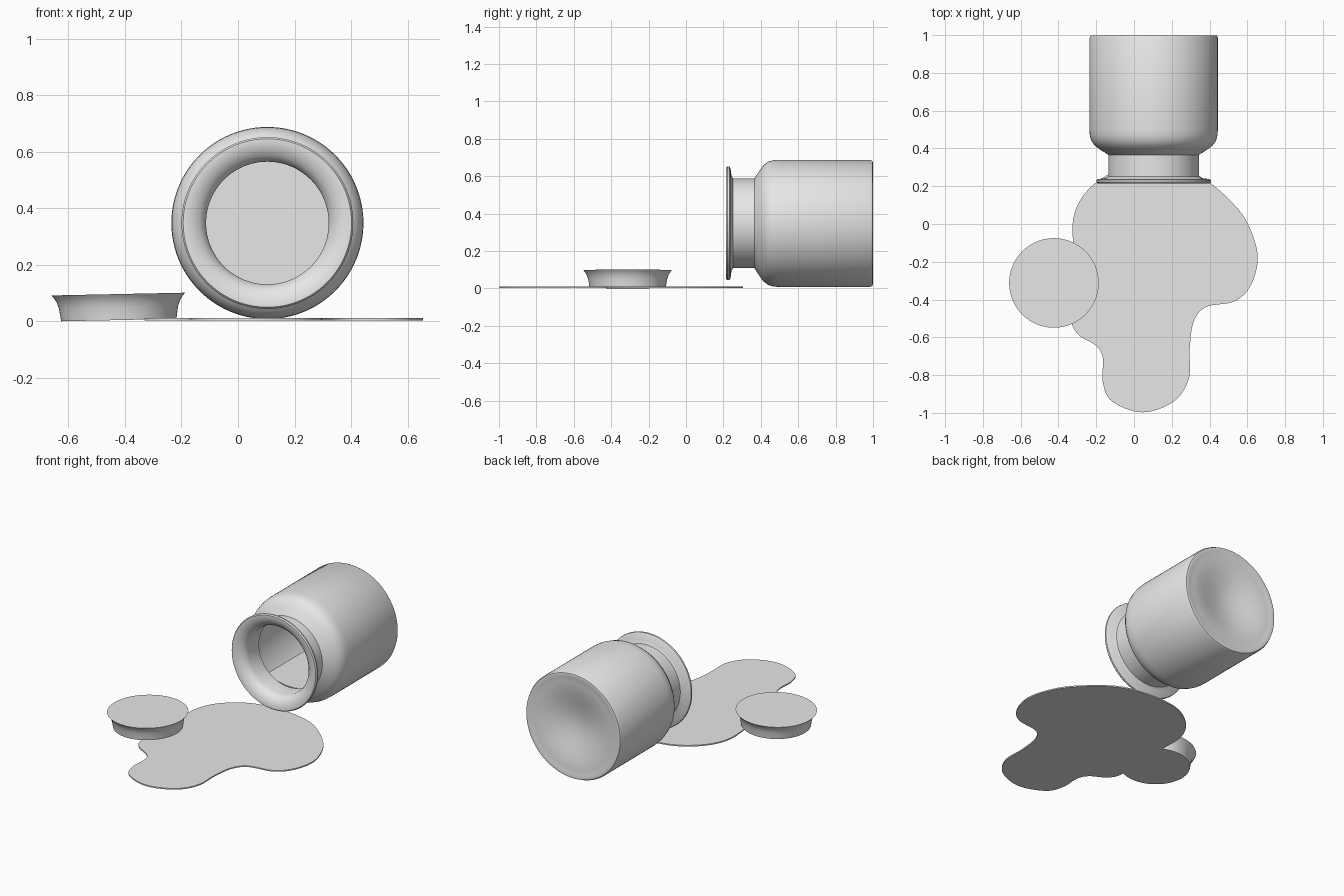
import bpy, bmesh, math
from mathutils import Matrix, Vector

if "Cube" in bpy.data.objects:
    bpy.data.objects.remove(bpy.data.objects["Cube"])

grey = bpy.data.materials.new("light_grey")
grey.use_nodes = True
grey.diffuse_color = (0.8, 0.8, 0.8, 1)
grey.node_tree.nodes["Principled BSDF"].inputs["Base Color"].default_value = (0.8, 0.8, 0.8, 1)


def finish(name, bm, smooth=True):
    """Turn a bmesh into a named grey object."""
    bmesh.ops.recalc_face_normals(bm, faces=bm.faces)
    mesh = bpy.data.meshes.new(name)
    bm.to_mesh(mesh)
    bm.free()
    obj = bpy.data.objects.new(name, mesh)
    bpy.context.collection.objects.link(obj)
    mesh.materials.append(grey)
    if smooth:
        bpy.ops.object.select_all(action="DESELECT")
        obj.select_set(True)
        bpy.context.view_layer.objects.active = obj
        bpy.ops.object.shade_smooth_by_angle(angle=math.radians(35))
    return obj


def lathe(name, profile, matrix, steps=96):
    """Spin (radius, height) points about z, then place the result."""
    bm = bmesh.new()
    verts = [bm.verts.new((r, 0, h)) for r, h in profile]
    edges = [bm.edges.new(pair) for pair in zip(verts, verts[1:])]
    bmesh.ops.spin(bm, geom=verts + edges, cent=(0, 0, 0), axis=(0, 0, 1),
                   angle=math.tau, steps=steps, use_merge=True)
    bmesh.ops.remove_doubles(bm, verts=bm.verts, dist=1e-5)
    bmesh.ops.transform(bm, matrix=matrix, verts=bm.verts)
    return finish(name, bm)


def plate(name, outline, bottom, top):
    """Extrude a flat outline between two heights."""
    bm = bmesh.new()
    face = bm.faces.new([bm.verts.new((x, y, bottom)) for x, y in outline])
    out = bmesh.ops.extrude_face_region(bm, geom=[face])
    bmesh.ops.translate(bm, vec=(0, 0, top - bottom),
                        verts=[v for v in out["geom"] if isinstance(v, bmesh.types.BMVert)])
    return finish(name, bm)


def smooth_loop(points, steps=8):
    """Closed Catmull-Rom curve through the points."""
    pts = [Vector(p) for p in points]
    n, loop = len(pts), []
    for i in range(n):
        a, b, c, d = (pts[(i + k) % n] for k in (-1, 0, 1, 2))
        for s in range(steps):
            t = s / steps
            loop.append(0.5 * (2 * b + (c - a) * t + (2 * a - 5 * b + 4 * c - d) * t * t
                               + (3 * b - a - 3 * c + d) * t ** 3))
    return loop


# Jar lying on its side: dished base, body, neck, flared lip, hollow inside
dish = [(0.31 * i / 10, 0.995 - 0.05 * (1 + math.cos(math.pi * i / 10)) / 2) for i in range(11)]
outer = [(0.325, 0.999), (0.334, 0.997), (0.34, 0.985), (0.34, 0.50), (0.338, 0.47),
         (0.33, 0.44), (0.312, 0.415), (0.285, 0.395), (0.24, 0.366), (0.24, 0.252)]
lip = [(0.255, 0.243), (0.295, 0.238), (0.303, 0.232), (0.304, 0.222), (0.298, 0.215),
       (0.285, 0.215), (0.262, 0.221), (0.24, 0.233), (0.224, 0.25), (0.217, 0.27)]
inner = [(0.217, 0.375), (0.26, 0.405), (0.295, 0.435), (0.305, 0.47), (0.305, 0.92), (0, 0.92)]
lathe("jar", dish + outer + lip + inner,
      Matrix.Translation((0.104, 0, 0.348)) @ Matrix.Rotation(-math.pi / 2, 4, "X"))

# Liquid left in the jar, level with the bottom of the neck
half = [(0.03, 0.385), (0.14, 0.415), (0.2, 0.445), (0.215, 0.47), (0.215, 0.915)]
surface = [(0.104 + x, y) for x, y in half] + [(0.104 - x, y) for x, y in reversed(half)]
plate("jar_liquid", surface, 0.124, 0.131)

# Stopper resting on the edge of the puddle with a slight tilt
lathe("stopper",
      [(0, 0), (0.204, 0), (0.207, 0.02), (0.211, 0.045), (0.218, 0.066),
       (0.228, 0.082), (0.237, 0.092), (0, 0.092)],
      Matrix.Translation((-0.422, -0.312, 0.0045)) @ Matrix.Rotation(math.radians(-1.2), 4, "Y"))

# Spilled puddle
puddle = [(-0.325, 0), (-0.285, 0.125), (-0.2, 0.22), (-0.08, 0.285), (0.08, 0.305),
          (0.26, 0.285), (0.4, 0.22), (0.55, 0.08), (0.625, -0.05), (0.655, -0.19),
          (0.615, -0.33), (0.53, -0.41), (0.38, -0.44), (0.315, -0.52), (0.295, -0.66),
          (0.29, -0.82), (0.21, -0.94), (0.045, -0.997), (-0.115, -0.94), (-0.165, -0.84),
          (-0.165, -0.71), (-0.2, -0.645), (-0.29, -0.59), (-0.33, -0.52), (-0.32, -0.4),
          (-0.315, -0.2)]
plate("puddle", smooth_loop(puddle), 0.003, 0.011)
